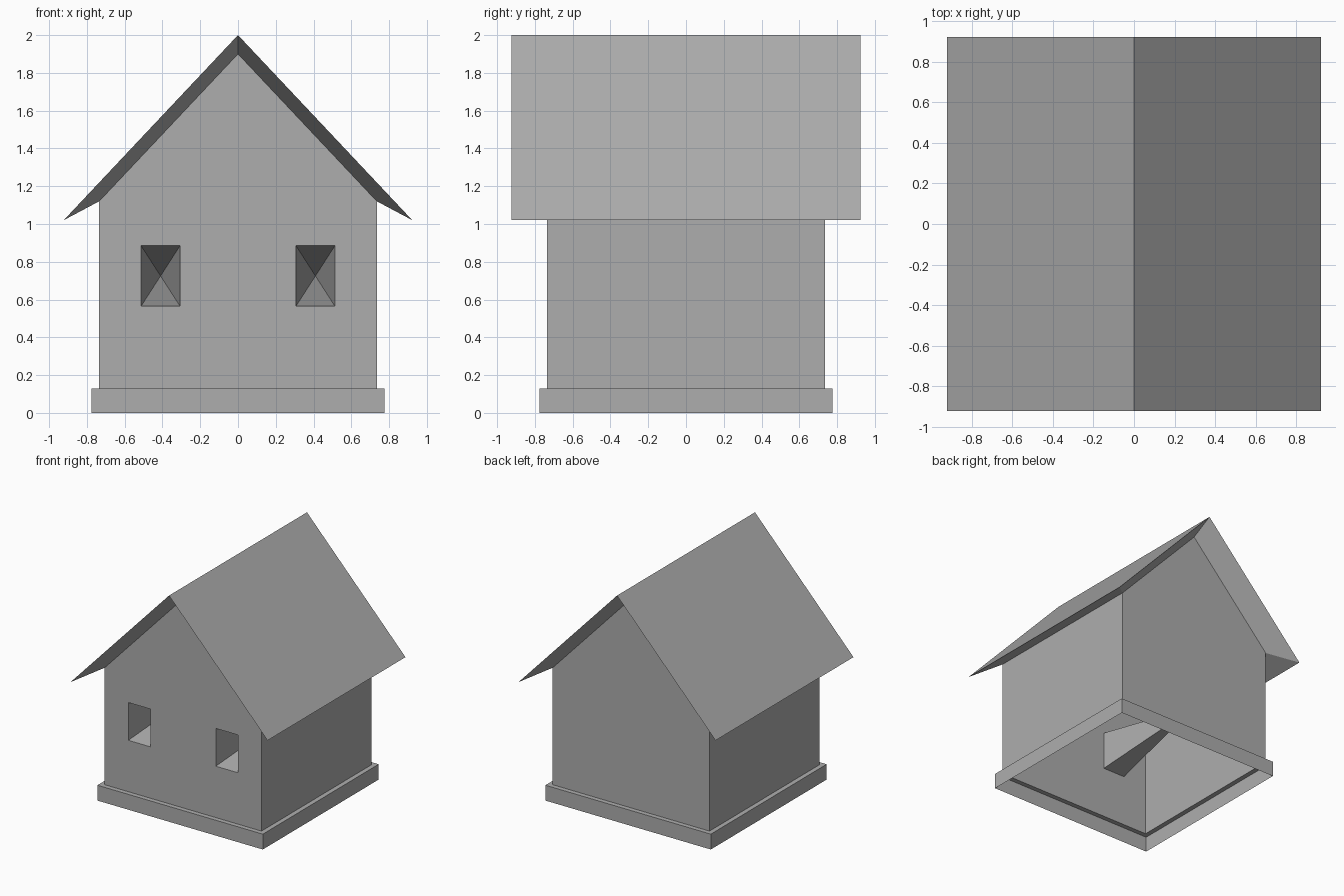
import bpy
import bmesh
from mathutils import Vector

cube = bpy.data.objects.get("Cube")
if cube:
    bpy.data.objects.remove(cube, do_unlink=True)

# Single grey material
GREY = (0.42, 0.42, 0.42, 1)
grey = bpy.data.materials.new("plain grey")
grey.use_nodes = True
grey.diffuse_color = GREY
grey.node_tree.nodes["Principled BSDF"].inputs["Base Color"].default_value = GREY

# Main dimensions
BASE, WALL, ROOF = 0.775, 0.735, 0.923
BASE_TOP, WALL_TOP, GABLE_TOP = 0.13, 1.12, 1.90
EAVE, RIDGE = 1.02, 2.0
WIN_INNER, WIN_OUTER, WIN_LOW, WIN_HIGH = 0.307, 0.513, 0.565, 0.885
WIN_DEPTH = 1.0


def square(half, z):
    """Four corners, counter-clockwise from above."""
    return [(-half, -half, z), (half, -half, z), (half, half, z), (-half, half, z)]


def gable(half, z, peak):
    """Square ring with a raised point in the middle of front and back."""
    a, b, c, d = square(half, z)
    return [a, (0, -half, peak), b, c, (0, half, peak), d]


def band(n, start=0):
    """Quads joining two neighbouring rings of n points."""
    return [(start + i, start + (i + 1) % n, start + n + (i + 1) % n, start + n + i)
            for i in range(n)]


def add_part(name, verts, faces):
    mesh = bpy.data.meshes.new(name)
    mesh.from_pydata(verts, [], faces)
    mesh.materials.append(grey)
    obj = bpy.data.objects.new(name, mesh)
    bpy.context.collection.objects.link(obj)
    return obj


# Base: open skirt with a narrow ledge up to the walls
add_part("base",
         square(BASE, 0) + square(BASE, BASE_TOP) + square(WALL, BASE_TOP),
         band(4) + band(4, 4))

# Walls: two pentagonal gables and two plain sides, open above and below
walls = add_part("walls",
                 square(WALL, BASE_TOP) + gable(WALL, WALL_TOP, GABLE_TOP),
                 [(0, 1, 6, 5, 4), (1, 2, 7, 6), (2, 3, 9, 8, 7), (3, 0, 4, 9)])

# Windows: cut the front wall, then sink each opening to a point
bm = bmesh.new()
bm.from_mesh(walls.data)


def front_faces():
    bm.normal_update()
    return [f for f in bm.faces if f.normal.y < -0.9]


cuts = [(Vector((s * x, 0, 0)), Vector((1, 0, 0)))
        for s in (-1, 1) for x in (WIN_INNER, WIN_OUTER)]
cuts += [(Vector((0, 0, z)), Vector((0, 0, 1))) for z in (WIN_LOW, WIN_HIGH)]
for point, normal in cuts:
    faces = front_faces()
    geom = list({v for f in faces for v in f.verts}
                | {e for f in faces for e in f.edges}) + faces
    bmesh.ops.bisect_plane(bm, geom=geom, plane_co=point, plane_no=normal)

panes = []
for f in front_faces():
    c = f.calc_center_median()
    if WIN_INNER < abs(c.x) < WIN_OUTER and WIN_LOW < c.z < WIN_HIGH:
        panes.append(f)
for v in bmesh.ops.poke(bm, faces=panes)["verts"]:
    v.co.y += WIN_DEPTH
bm.to_mesh(walls.data)
bm.free()

# Roof: sloped soffit from the wall tops out to the edge, and two slopes
add_part("roof",
         gable(WALL, WALL_TOP, GABLE_TOP) + gable(ROOF, EAVE, RIDGE),
         band(6) + [(6, 7, 10, 11), (7, 8, 9, 10)])
